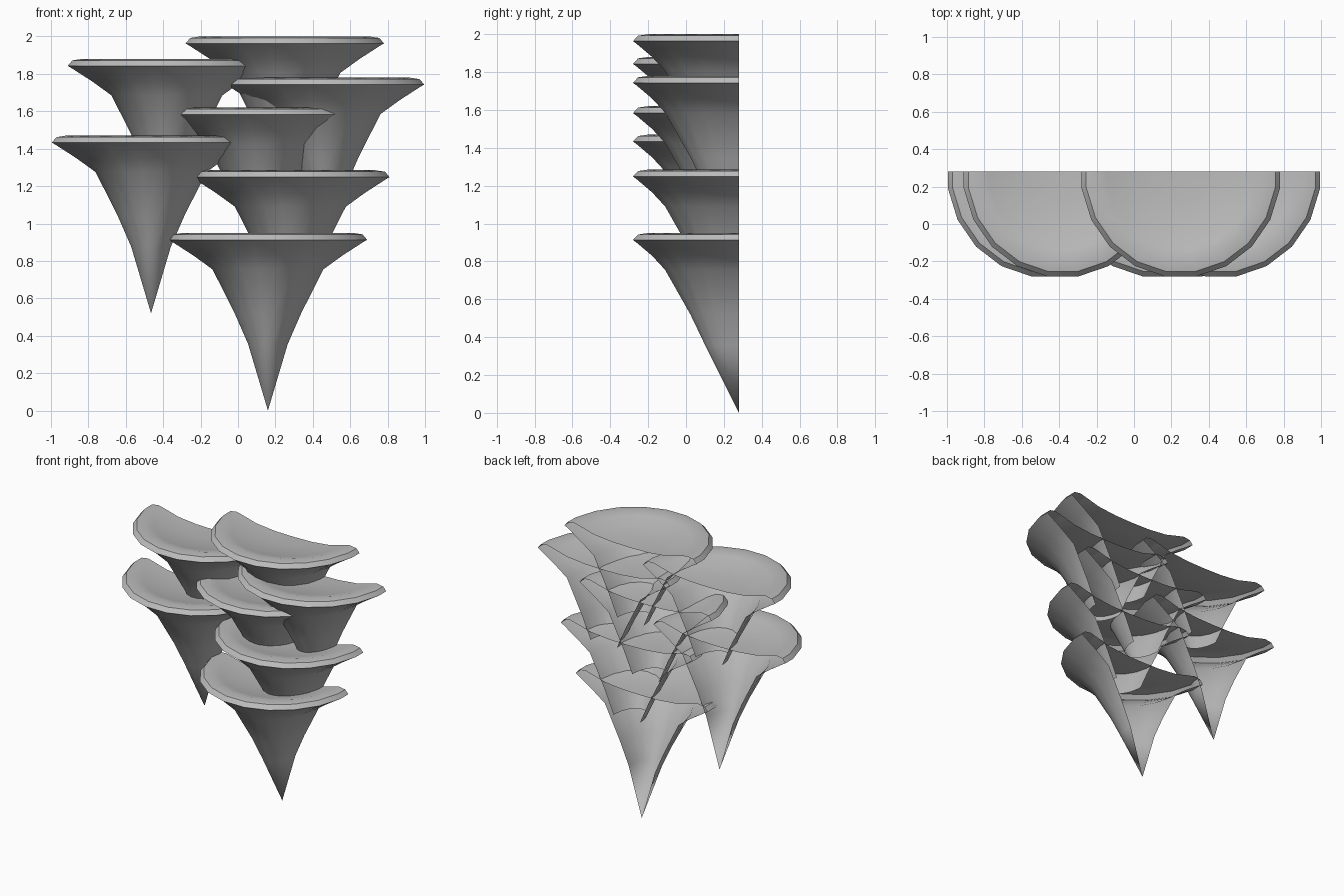
import bpy, bmesh, math

cube = bpy.data.objects.get("Cube")
if cube:
    bpy.data.objects.remove(cube, do_unlink=True)

gray = bpy.data.materials.new("plain_gray")
gray.use_nodes = True
COLOR = (0.5, 0.5, 0.5, 1)
gray.diffuse_color = COLOR
gray.node_tree.nodes["Principled BSDF"].inputs["Base Color"].default_value = COLOR

# Profile as (half width, depth from wall, height): shallow dish, rounded lip, flared stem
DISH = [(0, 0, -0.06), (0.15, 0.158, -0.057), (0.3, 0.315, -0.042), (0.4, 0.42, -0.015),
        (0.46, 0.485, 0)]
LIP = [(0.512, 0.54, -0.008), (0.537, 0.567, -0.037), (0.51, 0.545, -0.053)]
STEM = [(0.405, 0.465, -0.12), (0.3, 0.395, -0.195), (0.18, 0.26, -0.43), (0.107, 0.18, -0.595)]
TIP = [(0, 0, -0.95)]
BACK_Y = 0.28

# Half of a twenty-sided ring, cut flat against the wall
angles = [math.radians(9 + 18 * i) for i in range(10)]
edge = math.cos(angles[0])
ring = [(edge, 0)] + [(math.cos(a), -math.sin(a)) for a in angles] + [(-edge, 0)]


def half_funnel(name, x, top, has_tip):
    """Open-backed half funnel; upper ones end in an open stem."""
    bm = bmesh.new()
    rows = []
    for w, d, z in DISH + LIP + STEM + (TIP if has_tip else []):
        if w == 0:
            rows.append([bm.verts.new((x, BACK_Y, top + z))] * len(ring))
        else:
            rows.append([bm.verts.new((x + w * u, BACK_Y + d * v, top + z)) for u, v in ring])
    for a, b in zip(rows, rows[1:]):
        for i in range(len(ring) - 1):
            corners = list(dict.fromkeys((a[i], b[i], b[i + 1], a[i + 1])))
            bm.faces.new(corners)
    bm.normal_update()
    # Dish faces point up
    bm.faces.ensure_lookup_table()
    if bm.faces[0].normal.z < 0:
        bmesh.ops.reverse_faces(bm, faces=bm.faces[:])
    mesh = bpy.data.meshes.new(name)
    bm.to_mesh(mesh)
    bm.free()
    mesh.materials.append(gray)
    ob = bpy.data.objects.new(name, mesh)
    bpy.context.collection.objects.link(ob)
    bpy.ops.object.select_all(action="DESELECT")
    ob.select_set(True)
    bpy.context.view_layer.objects.active = ob
    bpy.ops.object.shade_smooth_by_angle(angle=math.radians(32))


# Stack on the left side of the model, from the bottom up
half_funnel("bottom_cap", 0.16, 0.95, True)
half_funnel("second_cap", 0.28, 1.285, False)
half_funnel("middle_cap", 0.13, 1.62, False)
half_funnel("outer_left_cap", 0.465, 1.78, False)
half_funnel("top_cap", 0.25, 2.0, False)

# Stack on the right side of the model
half_funnel("lower_right_cap", -0.465, 1.47, True)
half_funnel("upper_right_cap", -0.38, 1.88, False)
